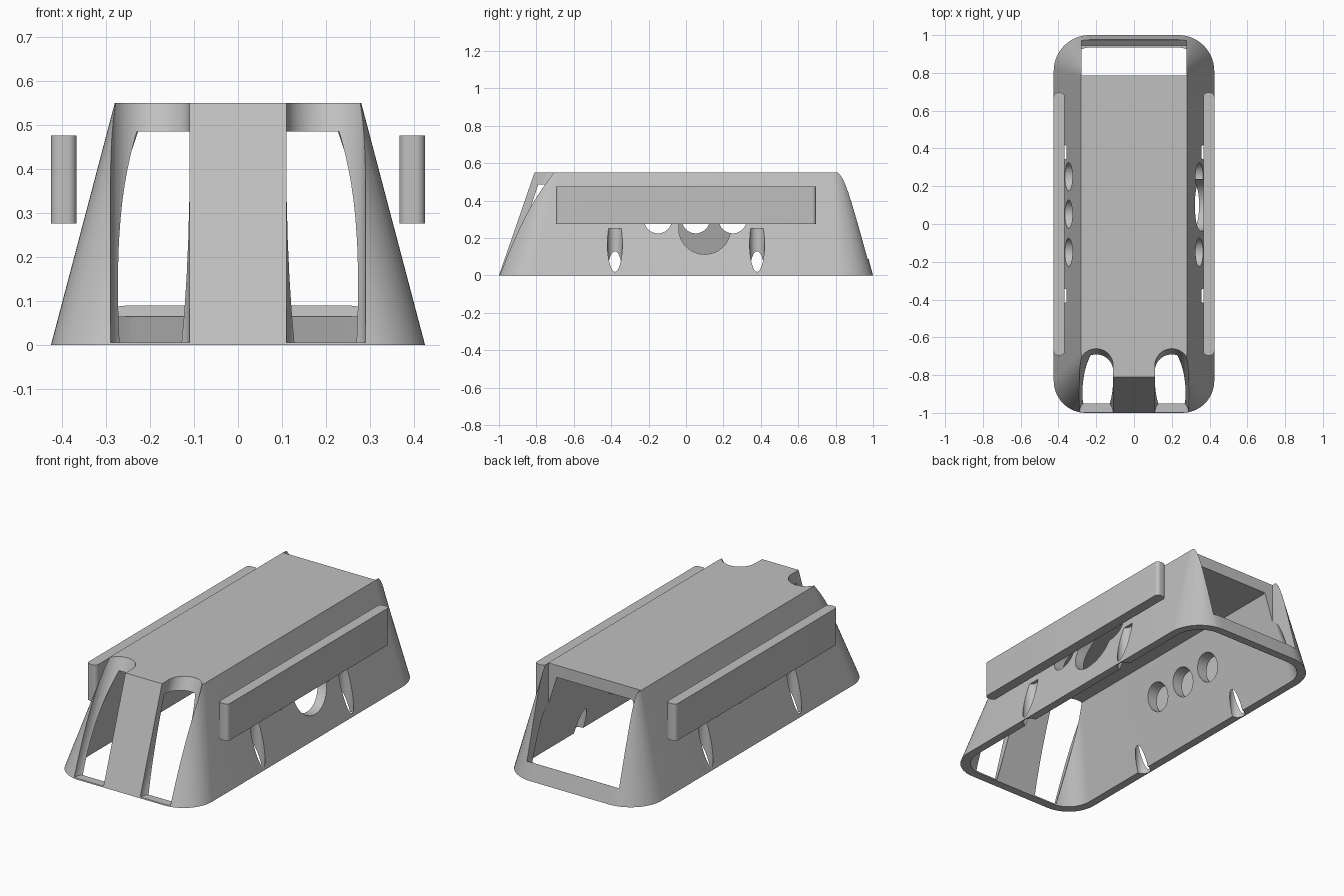
import bpy, bmesh, math

if "Cube" in bpy.data.objects:
    bpy.data.objects.remove(bpy.data.objects["Cube"], do_unlink=True)

GREY = (0.53, 0.53, 0.53, 1)
grey = bpy.data.materials.new("plain_grey")
grey.use_nodes = True
grey.diffuse_color = GREY
grey.node_tree.nodes["Principled BSDF"].inputs["Base Color"].default_value = GREY


def loft(name, ring_a, ring_b):
    """Closed solid between two rings with matching point counts."""
    bm = bmesh.new()
    a = [bm.verts.new(p) for p in ring_a]
    b = [bm.verts.new(p) for p in ring_b]
    n = len(a)
    bm.faces.new(a)
    bm.faces.new(b)
    for i in range(n):
        j = (i + 1) % n
        bm.faces.new((a[i], a[j], b[j], b[i]))
    bmesh.ops.recalc_face_normals(bm, faces=bm.faces)
    mesh = bpy.data.meshes.new(name)
    bm.to_mesh(mesh)
    bm.free()
    obj = bpy.data.objects.new(name, mesh)
    bpy.context.collection.objects.link(obj)
    mesh.materials.append(grey)
    return obj


def rounded_ring(z, half_x, front, back, front_r, back_r, steps=14):
    """Rectangle with elliptical corners; each radius is an (x, y) pair."""
    ring = []
    for k, (sx, y, r) in enumerate(((1, back, back_r), (-1, back, back_r),
                                    (-1, front, front_r), (1, front, front_r))):
        cx = sx * (half_x - r[0])
        cy = y - math.copysign(r[1], y)
        for i in range(steps + 1):
            t = math.pi / 2 * (k + i / steps)
            ring.append((cx + r[0] * math.cos(t), cy + r[1] * math.sin(t), z))
    return ring


def rod(name, axis, centre, radius, start, end, steps=48):
    """Cylinder along x or z; centre gives the other two coordinates."""
    def ring(w):
        pts = []
        for i in range(steps):
            t = 2 * math.pi * i / steps
            u = centre[0] + radius * math.cos(t)
            v = centre[1] + radius * math.sin(t)
            pts.append((w, u, v) if axis == "x" else (u, v, w))
        return pts
    return loft(name, ring(start), ring(end))


def slanted_slot(x, z, radius=0.09, slope=0.47):
    """Round-backed window outline, sliding forward as it goes down."""
    shift = slope * (z - 0.55)
    arc = [(x + radius * math.cos(math.pi * i / 24),
            -0.75 + radius * math.sin(math.pi * i / 24) + shift, z) for i in range(25)]
    return arc + [(x - radius, -1.4, z), (x + radius, -1.4, z)]


def select(obj):
    bpy.ops.object.select_all(action="DESELECT")
    obj.select_set(True)
    bpy.context.view_layer.objects.active = obj


def carve(obj, cutter):
    cutter.hide_render = True
    select(obj)
    mod = obj.modifiers.new("cut", "BOOLEAN")
    mod.operation = "DIFFERENCE"
    mod.solver = "EXACT"
    mod.object = cutter
    bpy.ops.object.modifier_apply(modifier=mod.name)
    bpy.data.objects.remove(cutter, do_unlink=True)


# Tapered outer shell
body = loft("body_shell",
            rounded_ring(0, 0.425, -1, 1, (0.17, 0.17), (0.19, 0.19)),
            rounded_ring(0.55, 0.28, -0.81, 0.85, (0.12, 0.13), (0.03, 0.07)))

# Hollow inside, open underneath
carve(body, loft("cavity",
                 rounded_ring(-0.01, 0.383, -0.957, 0.957, (0.14, 0.14), (0.15, 0.15)),
                 rounded_ring(0.485, 0.23, -0.79, 0.81, (0.09, 0.1), (0.02, 0.05))))

# Two front windows with a bar between them
for side in (-1, 1):
    carve(body, loft("front_window", slanted_slot(side * 0.2, 0.006),
                     slanted_slot(side * 0.2, 0.62)))

# Rear opening above a bevelled sill
opening = ((0.785, 0.065), (0.945, 0.065), (0.975, 0.09),
           (1.2, 0.09), (1.2, 0.7), (0.785, 0.7))
carve(body, loft("rear_opening", [(-0.277, y, z) for y, z in opening],
                 [(0.277, y, z) for y, z in opening]))

# Three small holes through both sides, one large hole in the left side
for y in (-0.15, 0.052, 0.25):
    carve(body, rod("small_hole", "x", (y, 0.3), 0.075, -0.6, 0.6))
carve(body, rod("large_hole", "x", (0.1, 0.252), 0.139, 0.1, 0.6))

# Upright grooves low on the sides
for side in (-1, 1):
    for y in (-0.38, 0.38):
        carve(body, rod("groove", "z", (side * 0.38, y), 0.04, -0.05, 0.252))

# Free-standing side rails
rails = []
for side, label in ((1, "left"), (-1, "right")):
    r = (0.02, 0.02)
    rings = [[(x + side * 0.396, y, z) for x, y, z in
              rounded_ring(h, 0.029, -0.695, 0.695, r, r, 6)] for h in (0.276, 0.476)]
    rails.append(loft(label + "_side_rail", *rings))

for obj in [body] + rails:
    select(obj)
    bpy.ops.object.shade_smooth_by_angle(angle=math.radians(25))
